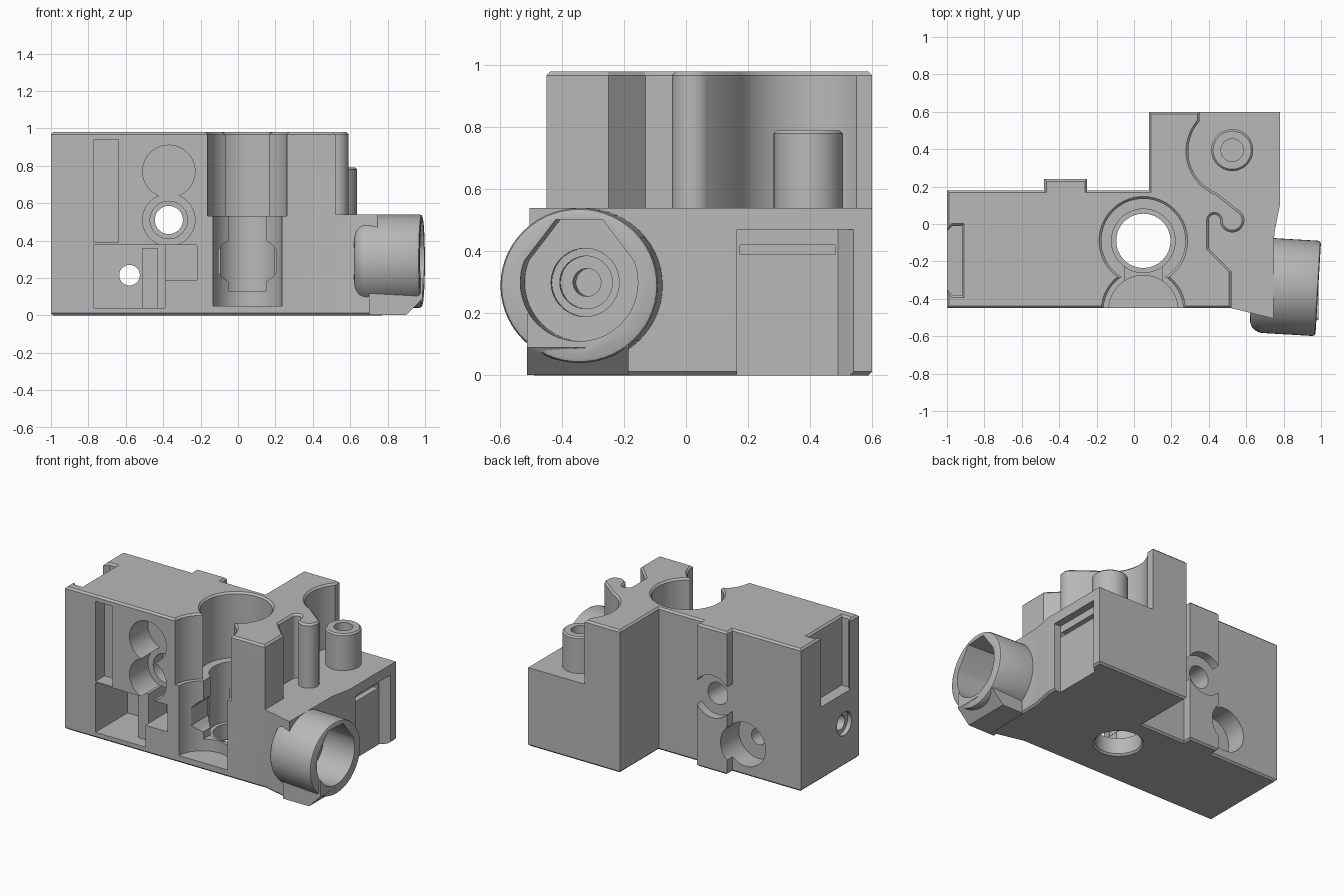
import bpy, bmesh
from math import sin, cos, radians, pi
from mathutils import Matrix, Vector

cube = bpy.data.objects.get("Cube")
if cube:
    bpy.data.objects.remove(cube, do_unlink=True)

AXES = {"X": lambda u, v, w: (w, u, v),
        "Y": lambda u, v, w: (u, w, v),
        "Z": lambda u, v, w: (u, v, w)}


def arc(cx, cy, r, start, end, n=24):
    angles = [radians(start + (end - start) * i / n) for i in range(n + 1)]
    return [(cx + r * cos(a), cy + r * sin(a)) for a in angles]


def circle(cx, cy, r, n=56):
    return arc(cx, cy, r, 0, 360, n)[:-1]


def rect(u0, u1, v0, v1):
    return [(u0, v0), (u1, v0), (u1, v1), (u0, v1)]


def prism(name, outline, a, b, axis="Z"):
    """Extrude a closed outline from a to b along an axis."""
    place = AXES[axis]
    bm = bmesh.new()
    low = [bm.verts.new(place(u, v, a)) for u, v in outline]
    high = [bm.verts.new(place(u, v, b)) for u, v in outline]
    bm.faces.new(low[::-1])
    bm.faces.new(high)
    n = len(low)
    for i in range(n):
        j = (i + 1) % n
        bm.faces.new((low[i], low[j], high[j], high[i]))
    bmesh.ops.recalc_face_normals(bm, faces=bm.faces)
    mesh = bpy.data.meshes.new(name)
    bm.to_mesh(mesh)
    bm.free()
    obj = bpy.data.objects.new(name, mesh)
    bpy.context.scene.collection.objects.link(obj)
    return obj


def bevel(obj, test, offset, segments=1):
    """Bevel the convex sharp edges whose two ends pass a test."""
    bm = bmesh.new()
    bm.from_mesh(obj.data)
    edges = [e for e in bm.edges if len(e.link_faces) == 2 and e.is_convex
             and e.calc_face_angle() > 0.5 and any(all(t(v.co) for v in e.verts) for t in test)]
    bmesh.ops.bevel(bm, geom=edges, offset=offset, segments=segments,
                    profile=0.5, affect="EDGES", clamp_overlap=False)
    bm.to_mesh(obj.data)
    bm.free()


def combine(target, tool, operation):
    tool.hide_render = True
    mod = target.modifiers.new(tool.name, "BOOLEAN")
    mod.operation, mod.solver, mod.object = operation, "EXACT", tool
    bpy.context.view_layer.objects.active = target
    bpy.ops.object.modifier_apply(modifier=mod.name)
    bpy.data.objects.remove(tool, do_unlink=True)


def tilt(obj):
    """Turn a part of the side fitting slightly towards the front."""
    pivot = Vector((0.985, -0.345, 0))
    obj.data.transform(Matrix.Translation(pivot) @ Matrix.Rotation(radians(-3.4), 4, "Z")
                       @ Matrix.Translation(-pivot))
    return obj


TOP, LEDGE = 0.98, 0.54

# Main block, with the rear ridge in its outline
body = prism("valve_block", [
    (-1, -.45), (.52, -.45), (.745, -.505), (.75, -.05), (.78, .1), (.78, .6),
    (.08, .6), (.08, .18), (-.25, .18), (-.25, .24), (-.48, .24), (-.48, .18),
    (-1, .18)], 0, TOP)


def cut(name, outline, a, b, axis="Z"):
    combine(body, prism(name, outline, a, b, axis), "DIFFERENCE")


# Lowered ledge with a curved wall, a rounded finger and a notch
wall = arc(.53, .39, .24, 138, 248) + arc(.525, .02, .065, 45, -170) + arc(.43, .02, .03, 15, 180, 12)
cut("ledge", wall + [(.4, -.13), (.52, -.25), (.52, -.8), (1.2, -.8),
                     (1.2, .8), (.35, .8), (.35, .6)], LEDGE, 1.2)

# Upright bore and its open front channel
cut("upper_bore", circle(.05, -.09, .225), .53, 1.2)
cut("upper_channel", circle(.05, -.46, .213), .53, 1.2)
cut("floor_hole", circle(.05, -.09, .145), -.2, .7)

# Dovetail recess in the right end
cut("dovetail", [(-1.1, -.04), (-1, -.04), (-.97, -.01), (-.92, -.01),
                 (-.92, -.38), (-.97, -.38), (-1, -.35), (-1.1, -.35)], .5, 1.2)

# Chamfered top and bottom rims
bevel(body, [lambda c: abs(c.z - TOP) < 1e-4, lambda c: abs(c.z) < 1e-4], .012)

# Lower bore, front channel and the window between them
cut("lower_bore", circle(.05, -.09, .17), .12, .6)
cut("lower_channel", circle(.05, -.46, .185), .05, .6)
half = [(.1, .13), (.1, .18), (.13, .2), (.155, .23), (.155, .35),
        (.13, .38), (.1, .4), (.1, .56)]
cut("window", [(.05 + u, v) for u, v in half] + [(.05 - u, v) for u, v in half[::-1]],
    -.4, -.18, "Y")

# Front pockets and through holes
cut("tall_slot", rect(-.77, -.64, .39, .94), -.6, -.35, "Y")
cut("upper_round_pocket", circle(-.37, .77, .14), -.6, -.25, "Y")
cut("lower_round_pocket", circle(-.37, .51, .14), -.6, -.25, "Y")
cut("stepped_seat", circle(-.37, .51, .1), -.6, -.15, "Y")
cut("upper_through_hole", circle(-.37, .51, .075), -.6, .6, "Y")
cut("square_pocket", rect(-.77, -.39, .04, .38), -.6, -.1, "Y")
cut("small_pocket", rect(-.4, -.22, .19, .375), -.6, -.22, "Y")
combine(body, prism("pocket_rib", rect(-.51, -.43, .03, .36), -.36, -.05, "Y"), "UNION")
cut("lower_through_hole", circle(-.58, .215, .055), -.6, .6, "Y")

# Rear ridge gap and counterbore
cut("ridge_gap", circle(-.37, .51, .145), .182, .5, "Y")
cut("rear_counterbore", circle(-.58, .215, .15), .04, .5, "Y")

# Port in the right end
cut("end_port", circle(-.29, .29, .08), -1.2, -.97, "X")
cut("end_port_hole", circle(-.29, .29, .05), -1.2, -.85, "X")

# Recess and groove in the left end
cut("side_recess", [(.73, .165), (.73, .49), (.78, .54), (.9, .54), (.9, .165)], -.2, .47)
cut("side_groove", rect(.175, .48, .39, .42), .69, .8, "X")

# Hollow peg on the ledge
peg = prism("peg", circle(.525, .395, .112), .45, .79)
bevel(peg, [lambda c: c.z > .78], .01)
combine(body, peg, "UNION")
cut("peg_hole", circle(.525, .395, .06), .3, 1.2)

# Side fitting with a chamfered foot
fitting = prism("fitting", circle(-.345, .29, .255), .63, .985, "X")
bevel(fitting, [lambda c: c.x < .64], .07, 5)
bevel(fitting, [lambda c: c.x > .98], .015, 2)
for v in fitting.data.vertices:
    v.co.z = .29 + (v.co.z - .29) * .98
combine(body, tilt(fitting), "UNION")
combine(body, prism("fitting_foot", [(.7, .002), (.9, .002), (.987, .09), (.987, .2), (.7, .2)],
                    -.513, -.185, "Y"), "UNION")

# Keyed bore with stepped holes inside the fitting
keyed = arc(-.345, .3, .19, 158, 382, 40) + [(-.27, .503), (-.42, .503)]
for name, outline, depth in (("keyed_bore", keyed, .74),
                             ("bore_step", circle(-.34, .3, .11), .69),
                             ("inner_step", circle(-.34, .3, .085), .64),
                             ("inner_hole", circle(-.34, .3, .045), .48)):
    combine(body, tilt(prism(name, outline, depth, 1.2, "X")), "DIFFERENCE")

# Single grey finish
grey = bpy.data.materials.new("plain_grey")
grey.use_nodes = True
grey.diffuse_color = (.48, .48, .48, 1)
for node in grey.node_tree.nodes:
    if node.type == "BSDF_PRINCIPLED":
        node.inputs["Base Color"].default_value = (.48, .48, .48, 1)
body.data.materials.clear()
body.data.materials.append(grey)
for face in body.data.polygons:
    face.material_index = 0

bpy.ops.object.select_all(action="DESELECT")
body.select_set(True)
bpy.context.view_layer.objects.active = body
bpy.ops.object.shade_smooth_by_angle(angle=radians(30))
